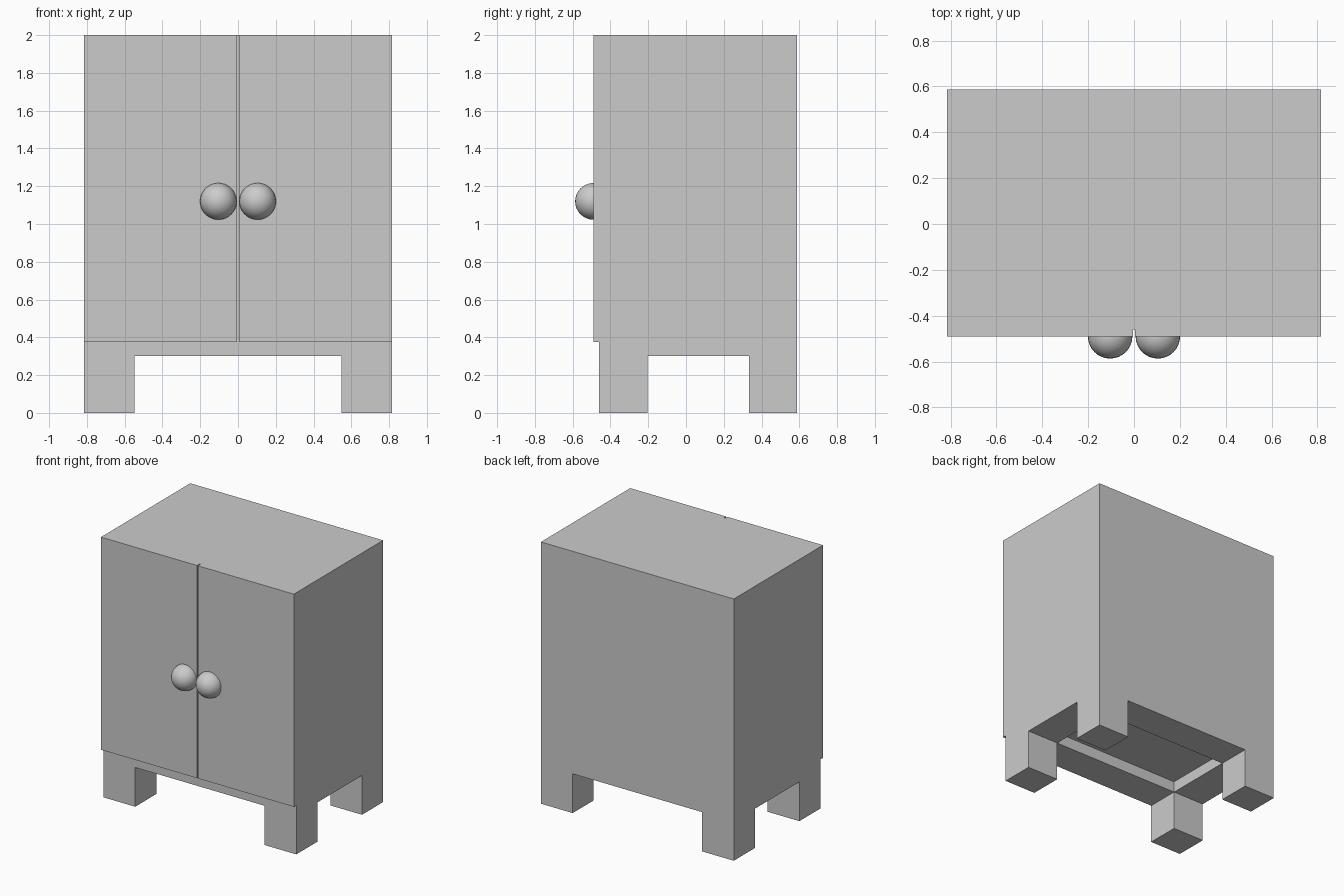
import bpy

if "Cube" in bpy.data.objects:
    bpy.data.objects.remove(bpy.data.objects["Cube"])

W = 0.815                      # half width
FRONT, BACK = -0.46, 0.587     # carcass depth range
DOOR_FRONT, DOOR_BOTTOM = -0.49, 0.375
LEG_X, LEG_Y0, LEG_Y1, LEG_H = 0.547, -0.205, 0.333, 0.30


def box(name, lo, hi):
    bpy.ops.mesh.primitive_cube_add(size=1, location=[(a + b) / 2 for a, b in zip(lo, hi)])
    ob = bpy.context.object
    ob.name = name
    ob.scale = [b - a for a, b in zip(lo, hi)]
    bpy.ops.object.transform_apply(location=False, rotation=False, scale=True)
    return ob


def cut(target, cutter):
    mod = target.modifiers.new("cut", 'BOOLEAN')
    mod.operation = 'DIFFERENCE'
    mod.solver = 'EXACT'
    mod.object = cutter
    bpy.context.view_layer.objects.active = target
    bpy.ops.object.modifier_apply(modifier=mod.name)
    bpy.data.objects.remove(cutter, do_unlink=True)


# Carcass with four legs, left after cutting both leg openings and the recess underneath
carcass = box("carcass", (-W, FRONT, 0), (W, BACK, 2))
cut(carcass, box("front_opening", (-LEG_X, -1, -0.1), (LEG_X, 1, LEG_H)))
cut(carcass, box("side_opening", (-1, LEG_Y0, -0.1), (1, LEG_Y1, LEG_H)))
cut(carcass, box("underside_recess", (-LEG_X, LEG_Y0, 0.1), (LEG_X, LEG_Y1, 0.385)))

# Pair of doors with a narrow gap, each with a round knob
for side, s in (("left", -1), ("right", 1)):
    x0, x1 = sorted((s * 0.004, s * W))
    box(side + "_door", (x0, DOOR_FRONT, DOOR_BOTTOM), (x1, FRONT, 2))
    bpy.ops.mesh.primitive_uv_sphere_add(segments=32, ring_count=16, radius=0.097,
                                         location=(s * 0.104, DOOR_FRONT, 1.12))
    bpy.context.object.name = side + "_knob"
    bpy.ops.object.shade_smooth()
